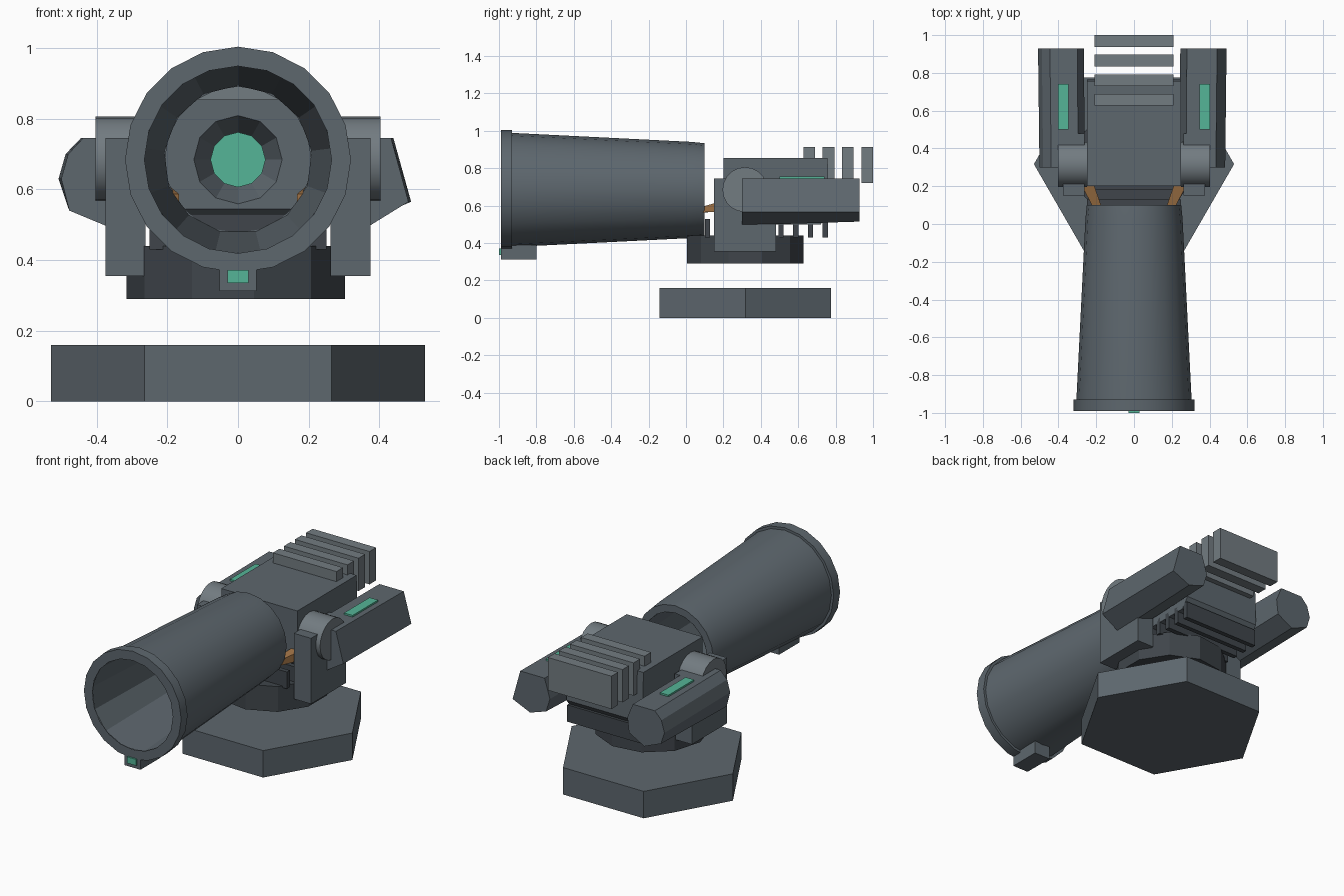
import bpy, bmesh, math
from math import sin, cos, pi
from mathutils import Vector, Matrix

if "Cube" in bpy.data.objects:
    bpy.data.objects.remove(bpy.data.objects["Cube"])


def mat(name, col):
    m = bpy.data.materials.new(name)
    m.diffuse_color = (*col, 1)
    m.use_nodes = True
    m.node_tree.nodes["Principled BSDF"].inputs["Base Color"].default_value = m.diffuse_color
    return m


SLATE = mat("slate", (0.11, 0.135, 0.155))
DARK = mat("dark_slate", (0.05, 0.06, 0.07))
PALE = mat("pale_slate", (0.17, 0.2, 0.22))
GREEN = mat("green_glow", (0.09, 0.46, 0.31))
ORANGE = mat("copper", (0.35, 0.17, 0.06))


def mesh(name, verts, faces, m, fix=True):
    me = bpy.data.meshes.new(name)
    me.from_pydata(verts, [], faces)
    if fix:
        bm = bmesh.new()
        bm.from_mesh(me)
        bmesh.ops.recalc_face_normals(bm, faces=bm.faces)
        bm.to_mesh(me)
        bm.free()
    me.materials.append(m)
    ob = bpy.data.objects.new(name, me)
    bpy.context.collection.objects.link(ob)
    return ob


def loft(name, sections, m, caps=True):
    """Skin a list of equal-length closed sections."""
    n = len(sections[0])
    verts = [p for s in sections for p in s]
    faces = [(k * n + i, k * n + (i + 1) % n, (k + 1) * n + (i + 1) % n, (k + 1) * n + i)
             for k in range(len(sections) - 1) for i in range(n)]
    if caps:
        faces += [tuple(range(n)), tuple(range(len(verts) - n, len(verts)))]
    return mesh(name, verts, faces, m)


def box(name, x, y, z, m):
    sec = lambda h: [(x[0], y[0], h), (x[1], y[0], h), (x[1], y[1], h), (x[0], y[1], h)]
    return loft(name, [sec(z[0]), sec(z[1])], m)


AXIS_Z = 0.684


def ring_y(r, y, n, rot=0.0):
    return [(r * sin(2 * pi * i / n + rot), y, AXIS_Z + r * cos(2 * pi * i / n + rot)) for i in range(n)]


def prism_z(name, r, n, y, z0, z1, m, rot=0.0):
    sec = lambda h: [(r * cos(2 * pi * i / n + rot), y + r * sin(2 * pi * i / n + rot), h) for i in range(n)]
    return loft(name, [sec(z0), sec(z1)], m)


def smooth(ob):
    bpy.ops.object.select_all(action='DESELECT')
    ob.select_set(True)
    bpy.context.view_layer.objects.active = ob
    bpy.ops.object.shade_smooth_by_angle(angle=math.radians(30))


# hexagonal base and floating turntable
prism_z("base_plate", 0.53, 6, 0.317, 0, 0.16, SLATE)
prism_z("turntable", 0.315, 11, 0.317, 0.29, 0.44, DARK, pi)

# barrel: closed shell of outer skin, muzzle rim and tapered bore
shell = [(0.265, -0.99), (0.32, -0.99), (0.32, -0.93), (0.305, -0.93),
         (0.257, 0.03), (0.25, 0.1), (0.207, 0.1)]
barrel = loft("barrel", [ring_y(r, y, 20) for r, y in shell], SLATE, caps=False)
smooth(barrel)
bore = loft("barrel_bore", [ring_y(0.272, -0.985, 13), ring_y(0.21, 0.1, 13)], SLATE, caps=False)
bore.data.flip_normals()

# housing with bevelled underside and a conical recess in its front
prof = [(0.2, 0.855), (0.757, 0.855), (0.765, 0.56), (0.72, 0.5), (0.26, 0.5), (0.2, 0.545)]
body = loft("housing", [[(x, y, z) for y, z in prof] for x in (-0.25, 0.25)], SLATE)
cutter = loft("recess_cutter", [ring_y(0.125, 0.19, 12), ring_y(0.125, 0.2, 12), ring_y(0.075, 0.3, 12)], DARK)
mod = body.modifiers.new("recess", 'BOOLEAN')
mod.object = cutter
mod.solver = 'EXACT'
cutter.hide_render = True
bpy.context.view_layer.objects.active = body
bpy.ops.object.modifier_apply(modifier="recess")
bpy.data.objects.remove(cutter)
loft("core_light", [ring_y(0.078, 0.27, 12), ring_y(0.07, 0.3, 12)], GREEN)

# cooling plates at the top rear, small fins underneath
for i in range(4):
    y = 0.627 + i * 0.1037
    box("cooling_plate", (-0.21, 0.208), (y, y + 0.062), (0.72, 0.915), PALE)
for i in range(9):
    y = 0.115 + i * 0.0787
    box("under_fin", (-0.25, 0.25), (y - 0.014, y + 0.014), (0.43, 0.53), DARK)

# yoke cheeks, pivots, light strips and copper struts on both sides
for s in (-1, 1):
    box("yoke_cheek", sorted((s * 0.262, s * 0.375)), (0.15, 0.48), (0.355, 0.745), SLATE)
    disc = lambda x: [(x, 0.315 + 0.12 * cos(2 * pi * i / 20), 0.686 + 0.12 * sin(2 * pi * i / 20))
                      for i in range(20)]
    smooth(loft("pivot", [disc(s * 0.25), disc(s * 0.403)], PALE))
    box("light_strip", sorted((s * 0.347, s * 0.403)), (0.5, 0.74), (0.735, 0.755), GREEN)
    a, b = Vector((s * 0.25, 0.22, 0.6)), Vector((s * 0.185, 0.07, 0.575))
    w, h = Vector((s * 0.03, -0.012, 0)), Vector((0, 0, 0.03))
    loft("copper_strut", [[a - w - h, a + w - h, a + w + h, a - w + h],
                          [b - w * .6 - h * .4, b + w * .6 - h * .4, b + w * .6 + h * .4, b - w * .6 + h * .4]],
         ORANGE)

# faceted side pods, the two sides differ slightly
pod_r = [(0.28, 0.745), (0.44, 0.745), (0.49, 0.565), (0.375, 0.495), (0.27, 0.53), (0.245, 0.63)]
pod_l = [(-0.30, 0.745), (-0.445, 0.745), (-0.488, 0.70), (-0.508, 0.63), (-0.485, 0.54),
         (-0.375, 0.495), (-0.275, 0.55), (-0.265, 0.66)]
for side, pod in (("right", pod_r), ("left", pod_l)):
    front = [(x * 0.985, 0.3, z) for x, z in pod]
    rear = [(x, 0.928, z + (0.02 if z < 0.56 else 0)) for x, z in pod]
    loft(side + "_pod", [front, rear], SLATE)

# sight block below the muzzle
box("sight_block", (-0.052, 0.052), (-0.99, -0.8), (0.313, 0.39), SLATE)
box("sight_light", (-0.03, 0.03), (-1.0, -0.98), (0.335, 0.372), GREEN)
